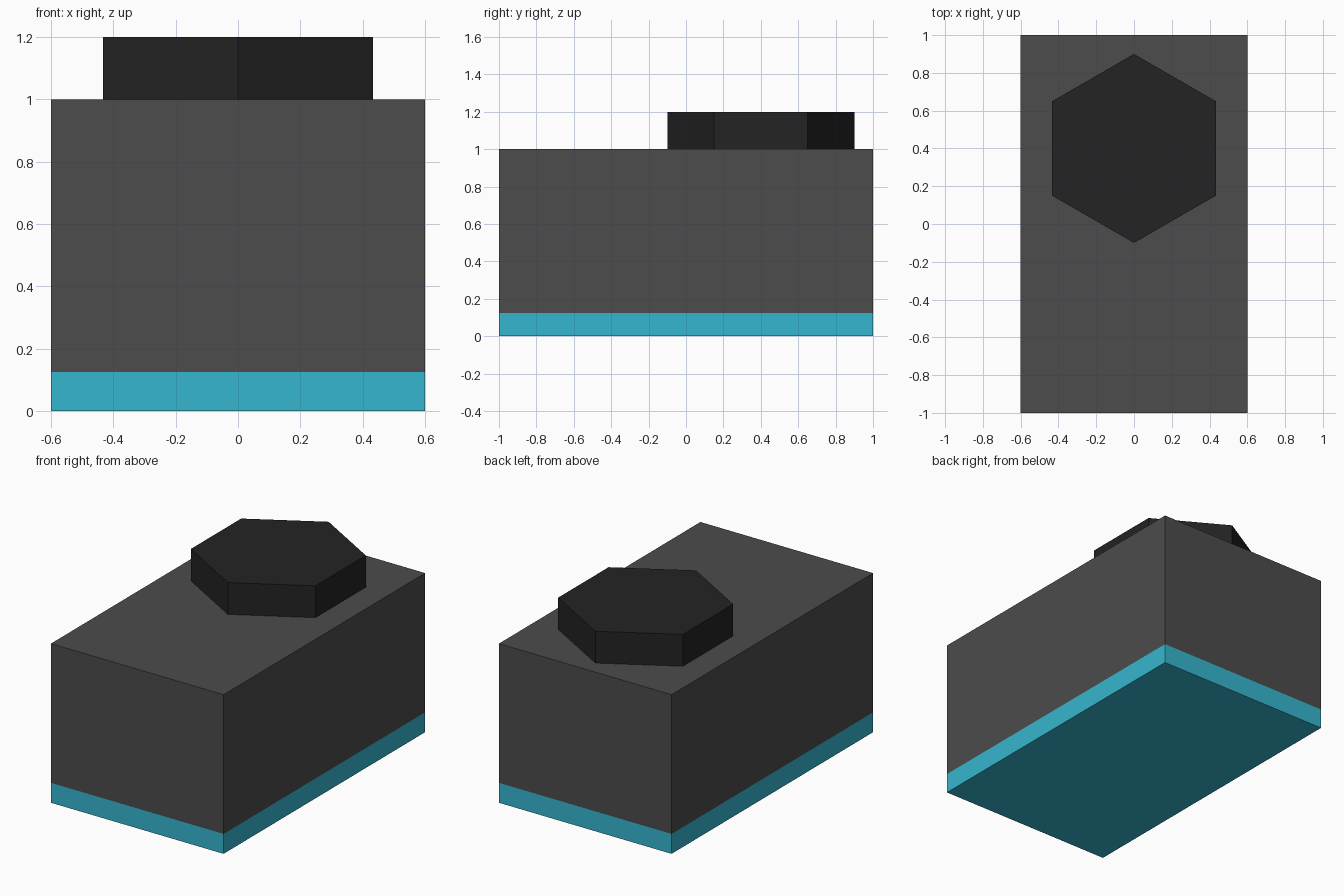
import bpy, bmesh, math
from mathutils import Matrix

if "Cube" in bpy.data.objects:
    bpy.data.objects.remove(bpy.data.objects["Cube"])


def material(name, srgb):
    m = bpy.data.materials.new(name)
    lin = [((c / 255 + 0.055) / 1.055) ** 2.4 for c in srgb]
    m.diffuse_color = (*lin, 1.0)
    m.use_nodes = True
    m.node_tree.nodes["Principled BSDF"].inputs["Base Color"].default_value = m.diffuse_color
    return m


def finish(name, bm, mats):
    me = bpy.data.meshes.new(name)
    bm.to_mesh(me)
    bm.free()
    for m in mats:
        me.materials.append(m)
    ob = bpy.data.objects.new(name, me)
    bpy.context.collection.objects.link(ob)
    return ob


grey = material("dark grey", (76, 76, 76))
teal = material("teal", (54, 182, 207))
black = material("near black", (35, 35, 35))

# Body block, cut at the top of the teal base band
BAND = 0.125
bm = bmesh.new()
bmesh.ops.create_cube(bm, size=1.0, matrix=Matrix.Translation((0, 0, 0.5))
                      @ Matrix.Diagonal((1.2, 2.0, 1.0, 1.0)))
bmesh.ops.bisect_plane(bm, geom=bm.verts[:] + bm.edges[:] + bm.faces[:],
                       plane_co=(0, 0, BAND), plane_no=(0, 0, 1))
for f in bm.faces:
    f.material_index = 1 if f.calc_center_median().z < BAND else 0
finish("body_block", bm, [grey, teal])

# Hexagonal cap on the rear half of the top, points facing front and back
bm = bmesh.new()
ring = [bm.verts.new((0.5 * math.sin(i * math.pi / 3),
                      0.4 + 0.5 * math.cos(i * math.pi / 3), 1.0)) for i in range(6)]
base = bm.faces.new(ring)
out = bmesh.ops.extrude_face_region(bm, geom=[base], use_keep_orig=True)
for v in out["geom"]:
    if isinstance(v, bmesh.types.BMVert):
        v.co.z = 1.2
bmesh.ops.recalc_face_normals(bm, faces=bm.faces[:])
finish("hexagonal_cap", bm, [black])
